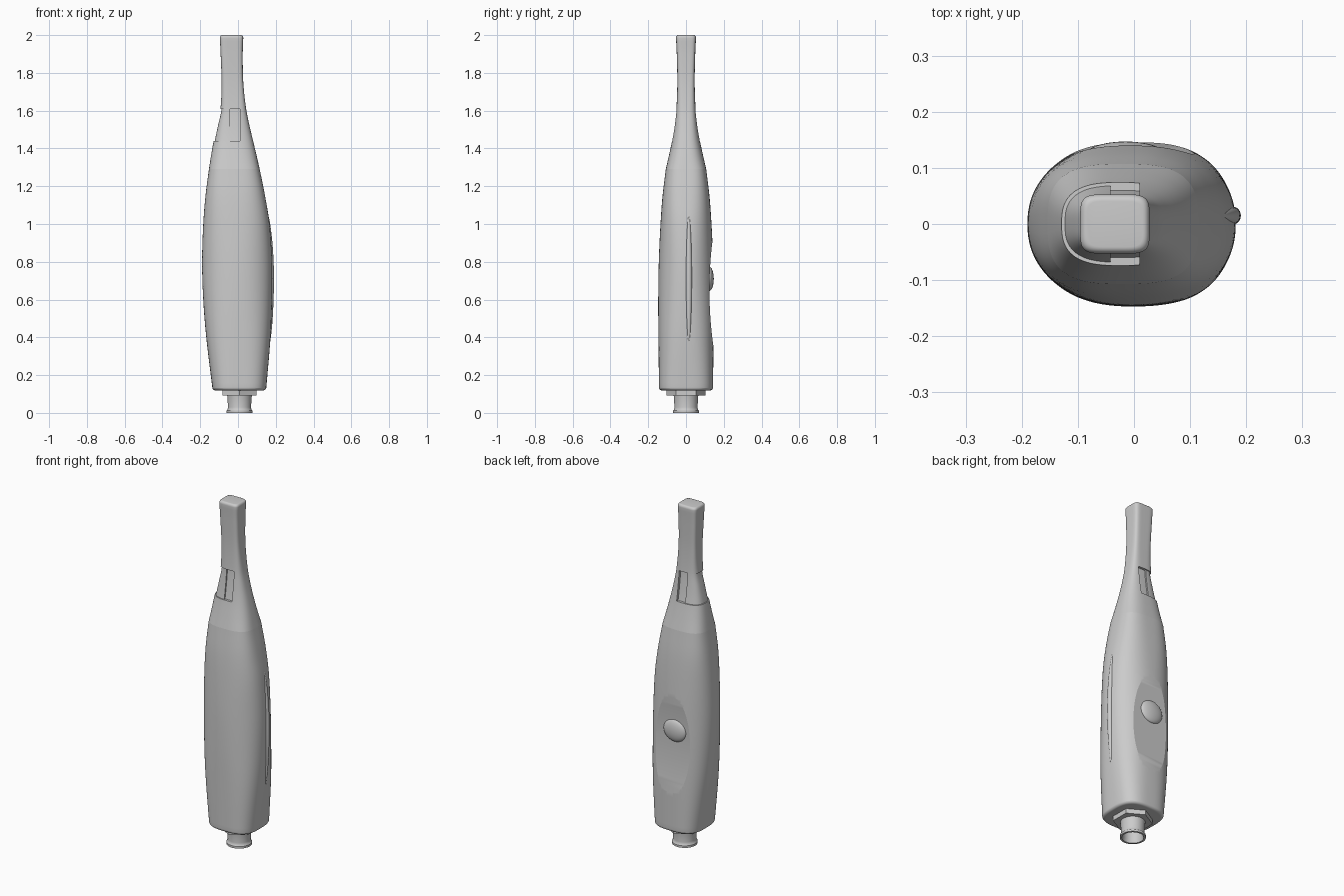
import bpy, bmesh, math

cube = bpy.data.objects.get("Cube")
if cube:
    bpy.data.objects.remove(cube, do_unlink=True)

grey = bpy.data.materials.new("plain grey")
grey.use_nodes = True
GREY = (0.6, 0.6, 0.6, 1)
grey.diffuse_color = GREY
grey.node_tree.nodes["Principled BSDF"].inputs["Base Color"].default_value = GREY

SIDES = 96
SEAM = 1.29

# Cross-sections: height, right edge, left edge, half depth, squareness
HANDLE = [(0.135, -0.136, 0.15, 0.143, 3), (0.4, -0.168, 0.172, 0.146, 2.6),
          (0.6, -0.184, 0.18, 0.147, 2.3), (0.8, -0.19, 0.18, 0.144, 2.2),
          (1.0, -0.184, 0.167, 0.135, 2.4), (1.15, -0.172, 0.143, 0.124, 2.7),
          (SEAM, -0.154, 0.115, 0.107, 3)]
NECK = [(SEAM, -0.154, 0.115, 0.107, 3), (1.36, -0.143, 0.099, 0.091, 2.8),
        (1.44, -0.129, 0.08, 0.074, 2.8), (1.52, -0.112, 0.061, 0.061, 3),
        (1.61, -0.093, 0.043, 0.051, 3.5), (1.75, -0.087, 0.028, 0.046, 4.5),
        (1.9, -0.092, 0.025, 0.049, 5), (1.985, -0.096, 0.028, 0.053, 5)]


def section(table, z, inset=0.0):
    """Smoothly interpolated cross-section at a height."""
    last = len(table) - 1
    i = max(k for k in range(last) if table[k][0] <= z or k == 0)
    a, b = table[i], table[i + 1]
    span = b[0] - a[0]
    t = (z - a[0]) / span

    def slope(k, c):
        p, q = table[max(k - 1, 0)], table[min(k + 1, last)]
        return (q[c] - p[c]) / (q[0] - p[0]) * span

    xl, xr, d, n = [(1 + 2 * t) * (1 - t) ** 2 * a[c] + t * (1 - t) ** 2 * slope(i, c)
                    + t * t * (3 - 2 * t) * b[c] + t * t * (t - 1) * slope(i + 1, c)
                    for c in range(1, 5)]
    return (z, xl + inset, xr - inset, d - inset, n)


def rows_between(table, low, high, steps, inset=0.0):
    return [section(table, low + (high - low) * k / steps, inset) for k in range(steps + 1)]


def rounded_end(table, z, radius, height):
    """Extra rows that roll the end of a body over to a flat cap."""
    rows = []
    for k in range(1, 7):
        a = math.pi / 2 * k / 6
        r = section(table, z, radius * (1 - math.cos(a)))
        rows.append((z + height * math.sin(a),) + r[1:])
    return rows


def finish(obj, angle=20):
    obj.data.materials.append(grey)
    bpy.ops.object.select_all(action='DESELECT')
    obj.select_set(True)
    bpy.context.view_layer.objects.active = obj
    bpy.ops.object.shade_smooth_by_angle(angle=math.radians(angle))
    return obj


def loft(name, rows, y=0.0):
    """Skin a stack of superellipse rings and cap both ends."""
    bm = bmesh.new()
    rings = []
    for z, xl, xr, d, n in rows:
        ring = []
        for k in range(SIDES):
            a = 2 * math.pi * k / SIDES
            c, s = math.cos(a), math.sin(a)
            px = math.copysign(abs(c) ** (2 / n), c) * (xr - xl) / 2
            py = math.copysign(abs(s) ** (2 / n), s) * d
            ring.append(bm.verts.new(((xl + xr) / 2 + px, y + py, z)))
        rings.append(ring)
    for lo, hi in zip(rings, rings[1:]):
        for k in range(SIDES):
            j = (k + 1) % SIDES
            bm.faces.new((lo[k], lo[j], hi[j], hi[k]))
    bm.faces.new(rings[0])
    bm.faces.new(rings[-1])
    bmesh.ops.recalc_face_normals(bm, faces=bm.faces[:])
    mesh = bpy.data.meshes.new(name)
    bm.to_mesh(mesh)
    bm.free()
    obj = bpy.data.objects.new(name, mesh)
    bpy.context.collection.objects.link(obj)
    return obj


def cut(obj, cutter):
    """Subtract the cutter from the object and discard the cutter."""
    mod = obj.modifiers.new("cut", 'BOOLEAN')
    mod.operation = 'DIFFERENCE'
    mod.solver = 'EXACT'
    mod.object = cutter
    cutter.hide_render = True
    bpy.context.view_layer.objects.active = obj
    bpy.ops.object.modifier_apply(modifier=mod.name)
    bpy.data.objects.remove(cutter, do_unlink=True)


def box(low, high):
    bpy.ops.mesh.primitive_cube_add(size=1, location=[(a + b) / 2 for a, b in zip(low, high)])
    obj = bpy.context.object
    obj.scale = [b - a for a, b in zip(low, high)]
    return obj


# Handle, with a shallow thumb hollow scooped out of its back
bottom = rounded_end(HANDLE, 0.135, 0.016, -0.016)[::-1]
handle = loft("handle", bottom + rows_between(HANDLE, 0.135, SEAM, 48))
SCOOP = 2.1
bpy.ops.mesh.primitive_cylinder_add(vertices=720, radius=SCOOP, depth=1,
                                    location=(0, 0.124 + SCOOP, 0.65),
                                    rotation=(0, math.pi / 2, 0))
cut(handle, bpy.context.object)
finish(handle, 16)

# Neck, cut open on its right side for the inset latch
LOW, HIGH = 1.44, 1.61
neck = loft("neck", rows_between(NECK, SEAM, 1.985, 40) + rounded_end(NECK, 1.985, 0.012, 0.015))
cut(neck, box((-1, -1, LOW), (0.01, 1, HIGH)))
finish(neck, 25)

# Latch: recessed core, with a raised shell around the right side
finish(loft("latch_core", rows_between(NECK, LOW - 0.01, HIGH + 0.01, 10, 0.014)))
shell = loft("latch_shell", rows_between(NECK, LOW - 0.01, HIGH + 0.01, 10, 0.006))
cut(shell, box((-0.042, -1, 1), (1, 1, 2)))
finish(shell, 25)

# Thumb button in the hollow
bpy.ops.mesh.primitive_uv_sphere_add(segments=48, ring_count=24, radius=1,
                                     location=(-0.015, 0.122, 0.71))
button = bpy.context.object
button.name = "thumb_button"
button.scale = (0.072, 0.025, 0.065)
finish(button, 40)

# Slim raised rib along the left side, sinking into the handle at both ends
rib_rows = []
for k in range(33):
    t = k / 32
    z = 0.36 + 0.7 * t
    swell = max(math.sin(math.pi * t), 0.02) ** 0.4
    edge = section(HANDLE, z)[2]
    rib_rows.append((z, edge - 0.02, edge - 0.005 + 0.014 * swell, 0.016 * swell, 2))
finish(loft("side_rib", rib_rows, 0.015), 40)

# Hexagonal collar below the handle
bpy.ops.mesh.primitive_cylinder_add(vertices=6, radius=0.104, depth=0.036,
                                    location=(0.008, 0, 0.11))
collar = bpy.context.object
collar.name = "hex_collar"
finish(collar)

# Hollow connector with a flared lip
tube = [(0.1, 0.066), (0.08, 0.064), (0.03, 0.061), (0.018, 0.063), (0.012, 0.068),
        (0, 0.068), (0, 0.057), (0.02, 0.053), (0.085, 0.053)]
finish(loft("connector", [(z, 0.008 - r, 0.008 + r, r, 2) for z, r in tube]), 35)
